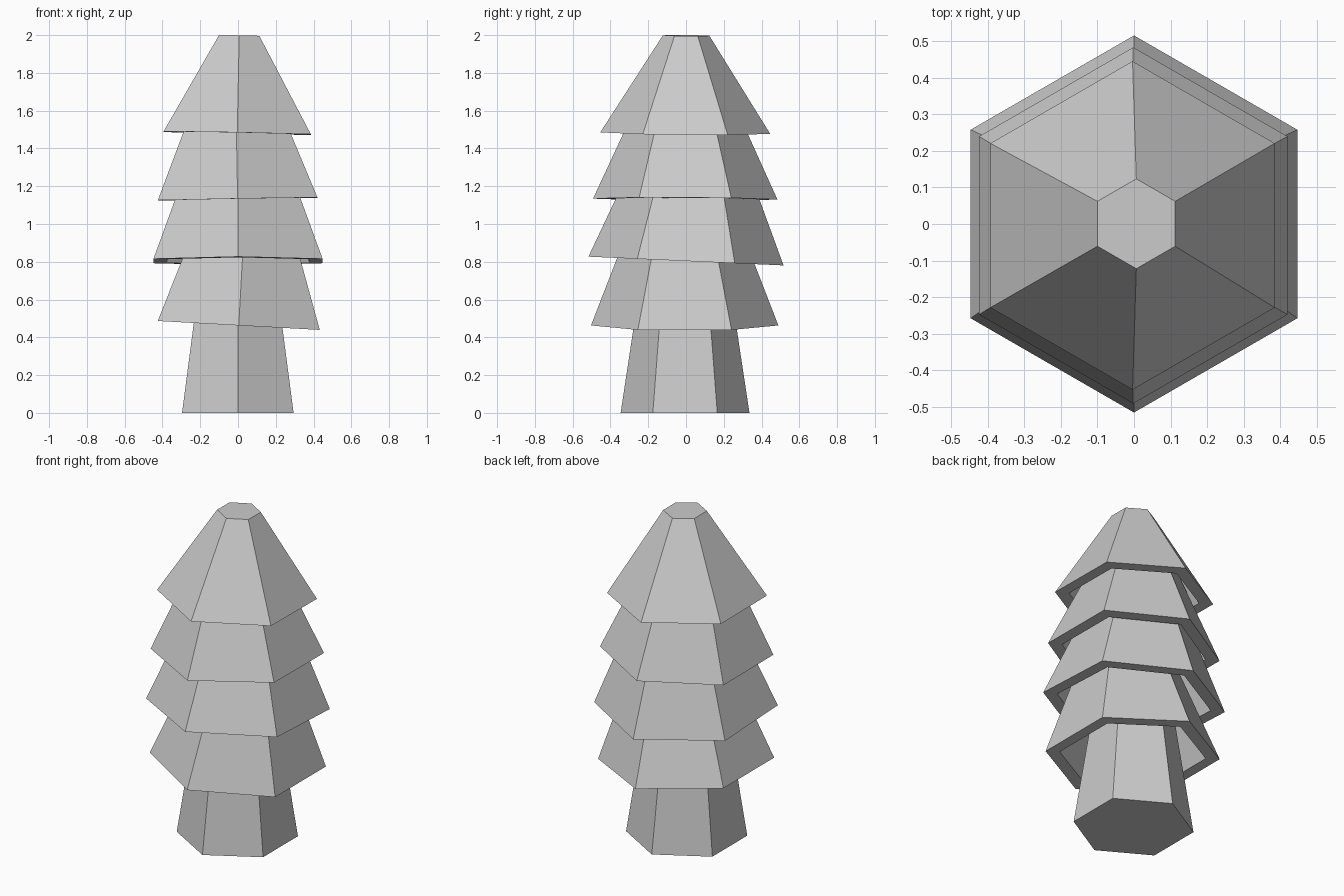
import bpy, bmesh
from math import radians, cos, sin

if "Cube" in bpy.data.objects:
    bpy.data.objects.remove(bpy.data.objects["Cube"])


def hex_lathe(name, profile, location, tilt_x=0.0, tilt_y=0.0):
    """Six-sided closed solid from (radius, z) rings, capped at both ends."""
    bm = bmesh.new()
    rings = []
    for r, z in profile:
        rings.append([bm.verts.new((r * cos(radians(30 + 60 * i)),
                                    r * sin(radians(30 + 60 * i)), z))
                      for i in range(6)])
    for a, b in zip(rings, rings[1:]):
        for i in range(6):
            j = (i + 1) % 6
            bm.faces.new((a[i], a[j], b[j], b[i]))
    bm.faces.new(rings[0])
    bm.faces.new(rings[-1])
    bmesh.ops.recalc_face_normals(bm, faces=bm.faces)
    mesh = bpy.data.meshes.new(name)
    bm.to_mesh(mesh)
    bm.free()
    obj = bpy.data.objects.new(name, mesh)
    obj.location = location
    # tilts are the rise of the rim along +x and +y
    obj.rotation_euler = (tilt_y, -tilt_x, 0)
    bpy.context.collection.objects.link(obj)
    return obj


def branch_tier(name, radius, top, height, location, tilt_x, tilt_y):
    """Hollow skirt: ceiling, inner wall, flat rim, outer wall, top."""
    inner = radius - 0.08
    depth = 0.8
    ceiling = inner + (top - radius) * depth
    hex_lathe(name, [(ceiling, height * depth), (inner, 0), (radius, 0), (top, height)],
              location, tilt_x, tilt_y)


# Trunk
hex_lathe("trunk", [(0.341, 0), (0.22, 0.8)], (-0.001, -0.005, 0))

# Branch tiers, bottom to top, each leaning slightly
tiers = [
    ("lower_branches", 0.496, 0.295, 0.52, (0.004, -0.007, 0.463), -0.055, 0.0),
    ("middle_branches", 0.517, 0.300, 0.52, (0.0, 0.0, 0.804), 0.0, -0.045),
    ("upper_branches", 0.488, 0.250, 0.52, (-0.002, -0.004, 1.132), 0.018, -0.005),
    ("crown_branches", 0.450, 0.123, 0.517, (-0.004, -0.004, 1.481), -0.02, -0.009),
]
for tier in tiers:
    branch_tier(*tier)
